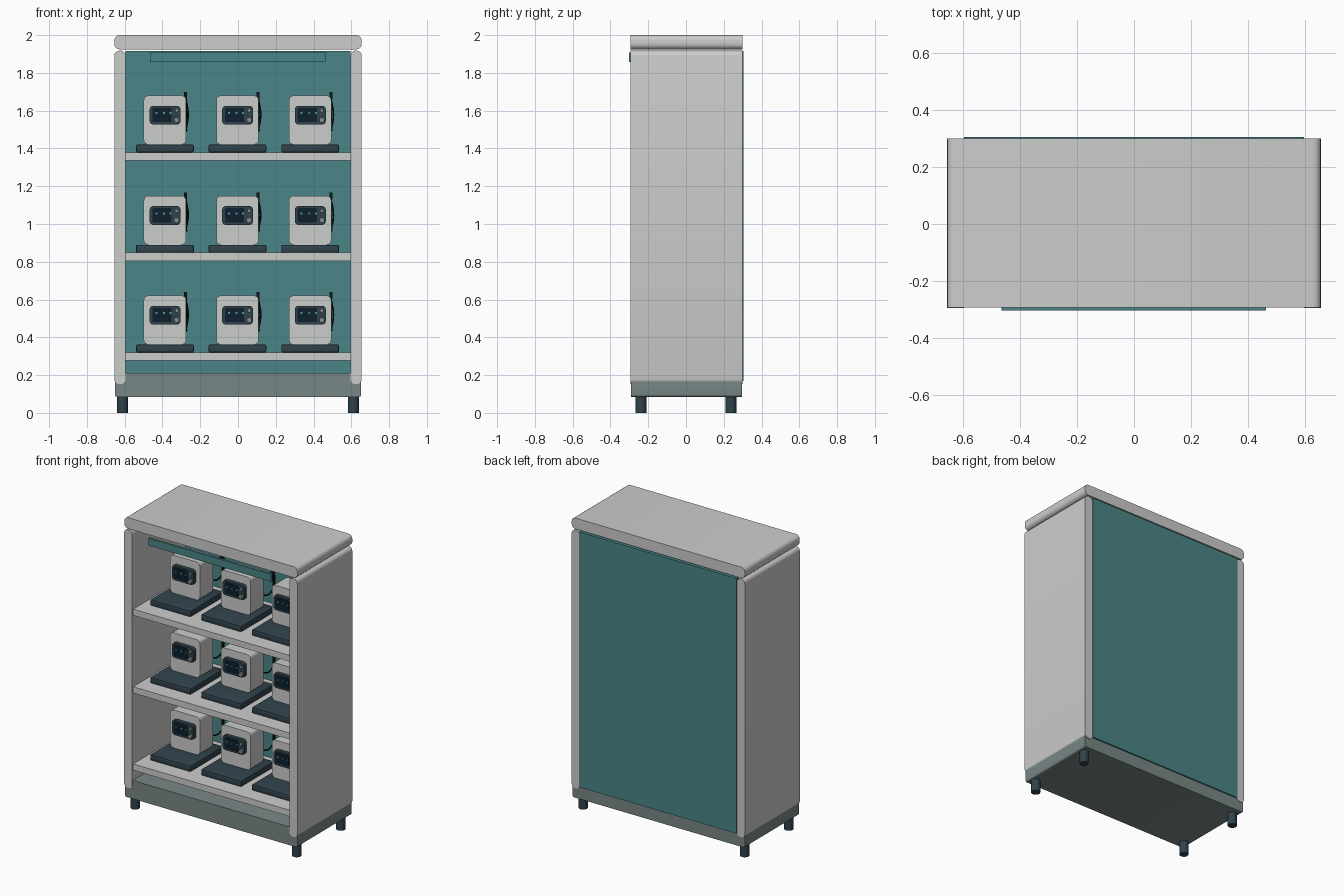
import bpy, bmesh, math
from mathutils import Matrix

if "Cube" in bpy.data.objects:
    bpy.data.objects.remove(bpy.data.objects["Cube"], do_unlink=True)


def material(name, r, g, b):
    m = bpy.data.materials.new(name)
    m.use_nodes = True
    m.diffuse_color = (r, g, b, 1)
    m.node_tree.nodes["Principled BSDF"].inputs["Base Color"].default_value = (r, g, b, 1)
    return m


WHITE = material("warm white", .60, .61, .60)
TEAL = material("teal", .069, .235, .246)
GREY = material("green grey", .19, .245, .24)
SLATE = material("dark slate", .03, .055, .072)
NAVY = material("navy screen", .004, .014, .026)
LIGHT = material("pale teal light", .09, .33, .38)
METAL = material("knob grey", .23, .27, .27)
BLACK = material("black cable", .006, .010, .013)


def finish(name, bm, mat, smooth=True):
    mesh = bpy.data.meshes.new(name)
    bmesh.ops.recalc_face_normals(bm, faces=bm.faces)
    bm.to_mesh(mesh)
    bm.free()
    mesh.materials.append(mat)
    ob = bpy.data.objects.new(name, mesh)
    bpy.context.collection.objects.link(ob)
    if smooth:
        bpy.ops.object.select_all(action='DESELECT')
        ob.select_set(True)
        bpy.context.view_layer.objects.active = ob
        bpy.ops.object.shade_smooth_by_angle(angle=math.radians(35))
    return ob


def box(name, xs, ys, zs, mat, bevel=0, all_edges=False, segments=4):
    """Box between limits, rounded along its depth edges or all edges."""
    bm = bmesh.new()
    bmesh.ops.create_cube(bm, size=1)
    for v in bm.verts:
        v.co = [sum(r) / 2 + c * (r[1] - r[0]) for c, r in zip(v.co, (xs, ys, zs))]
    if bevel:
        edges = [e for e in bm.edges if all_edges or
                 abs(e.verts[0].co.y - e.verts[1].co.y) > 1e-5]
        bmesh.ops.bevel(bm, geom=edges, offset=bevel, segments=segments,
                        profile=.5, affect='EDGES')
    return finish(name, bm, mat, bevel > 0)


def cylinder(name, centre, radius, depth, mat, axis='Z', sides=20):
    bm = bmesh.new()
    bmesh.ops.create_cone(bm, cap_ends=True, segments=sides,
                          radius1=radius, radius2=radius, depth=depth)
    if axis == 'Y':
        bmesh.ops.rotate(bm, verts=bm.verts, matrix=Matrix.Rotation(math.pi / 2, 3, 'X'))
    bmesh.ops.translate(bm, verts=bm.verts, vec=centre)
    return finish(name, bm, mat)


def cable(name, points, radius, mat):
    cu = bpy.data.curves.new(name, 'CURVE')
    cu.dimensions = '3D'
    cu.bevel_depth = radius
    cu.bevel_resolution = 2
    cu.resolution_u = 6
    cu.use_fill_caps = True
    sp = cu.splines.new('BEZIER')
    sp.bezier_points.add(len(points) - 1)
    for bp, p in zip(sp.bezier_points, points):
        bp.co = p
        bp.handle_left_type = bp.handle_right_type = 'AUTO'
    cu.materials.append(mat)
    ob = bpy.data.objects.new(name, cu)
    bpy.context.collection.objects.link(ob)
    return ob


# Cabinet shell
box("top_slab", (-.655, .655), (-.293, .3), (1.925, 2), WHITE, .028)
box("base_plinth", (-.652, .652), (-.29, .296), (.085, .21), GREY, .012)
for side, s in (("left", 1), ("right", -1)):
    box(side + "_side_panel", sorted((s * .595, s * .655)), (-.295, .3),
        (.152, 1.918), WHITE, .027)
    for end, y in (("front", -.238), ("back", .238)):
        cylinder(f"{side}_{end}_foot", (s * .611, y, .045), .029, .09, SLATE)
box("back_panel", (-.596, .596), (.28, .305), (.17, 1.915), TEAL)
box("header_strip", (-.465, .463), (-.303, -.288), (1.857, 1.907), TEAL)

# Shelves
shelf_tops = (.32, .848, 1.379)
for i, z in enumerate(shelf_tops):
    box(f"shelf_{i + 1}", (-.597, .597), (-.283, .285), (z - .043, z), WHITE)

# One countertop device, with its foot at z = 0
device = [
    box("device_base_plate", (-.153, .153), (-.18, .18), (0, .042), SLATE, .008, True, 2),
    box("device_body", (-.112, .112), (-.02, .12), (.042, .301), WHITE, .024),
    box("device_display_housing", (-.081, .083), (-.046, -.018), (.147, .247), SLATE, .02),
    box("device_screen", (-.066, .036), (-.05, -.045), (.16, .236), NAVY, .008),
    cylinder("device_upper_knob", (.062, -.05, .222), .010, .012, METAL, 'Y', 16),
    cylinder("device_lower_knob", (.062, -.052, .172), .014, .016, METAL, 'Y', 16),
    cylinder("device_rear_post", (.11, .23, .225), .007, .19, BLACK, 'Z', 10),
    box("device_post_cap", (.102, .117), (.222, .238), (.285, .32), BLACK),
]
for i, x in enumerate((-.045, -.005, .03)):
    device.append(box(f"device_indicator_{i + 1}", (x - .005, x + .005),
                      (-.053, -.049), (.203, .213), LIGHT))
for label, z in (("upper", .262), ("lower", .13)):
    device.append(cable(f"device_{label}_cable",
                        [(.1, .11, z), (.114, .165, z - .014), (.11, .23, z)], .005, BLACK))
device.append(cable("device_hanging_cable",
                    [(.11, .23, .285), (.123, .225, .2), (.11, .23, .115)], .005, BLACK))

# Repeat the device three across on every shelf
for row, z in enumerate(shelf_tops):
    for col, x in enumerate((-.387, -.003, .382)):
        for part in device:
            ob = part if row == col == 0 else part.copy()
            if ob is not part:
                bpy.context.collection.objects.link(ob)
first = (-.387, -.003, .382)
for part in device:
    copies = [o for o in bpy.data.objects if o.data == part.data]
    for k, ob in enumerate(copies):
        ob.location = (first[k % 3], 0, shelf_tops[k // 3])
